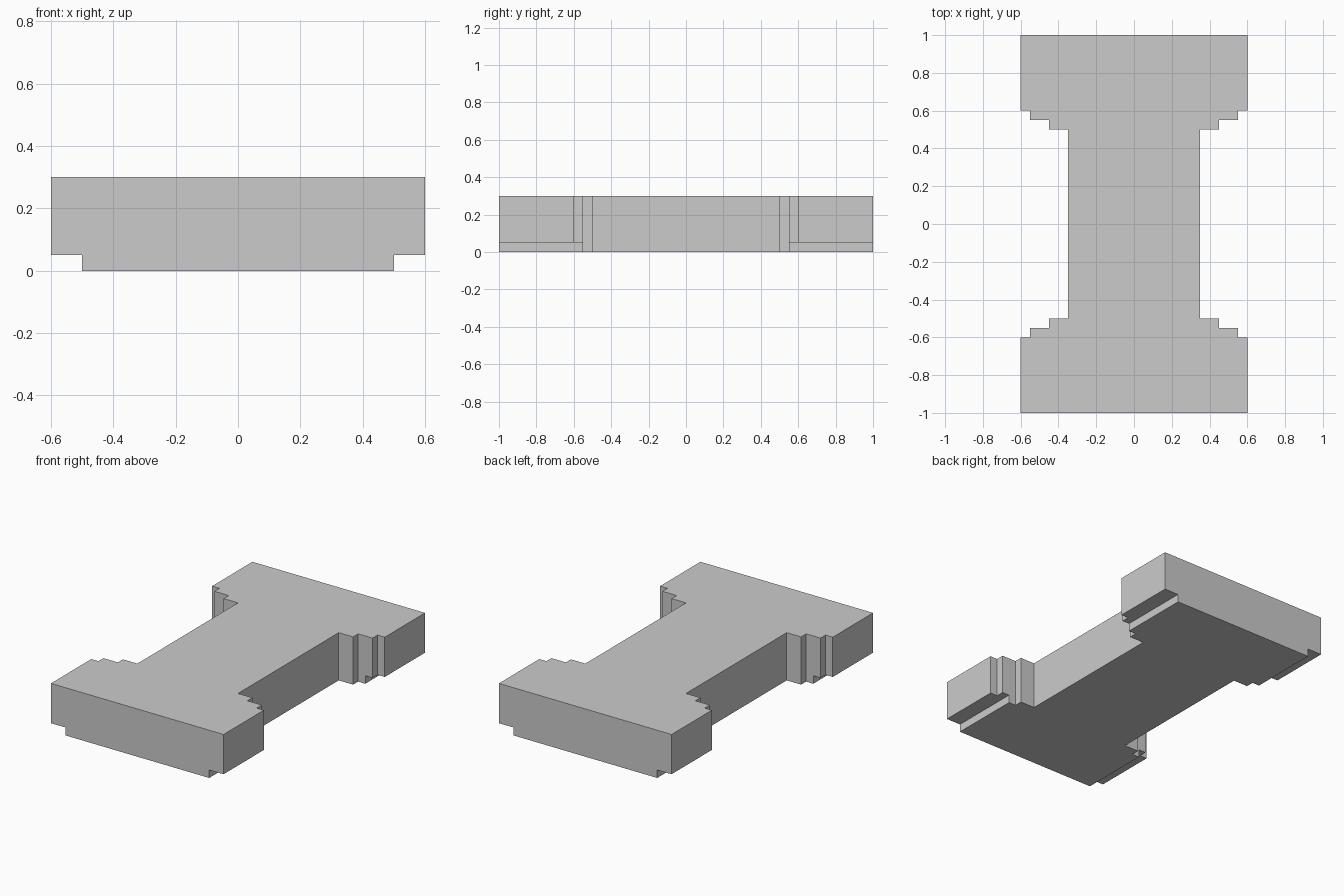
import bpy, bmesh

if "Cube" in bpy.data.objects:
    bpy.data.objects.remove(bpy.data.objects["Cube"])

HEIGHT = 0.3

# One quarter of the stepped I-shaped outline, mirrored to all four corners
quarter = [(0.35, 0.5), (0.45, 0.5), (0.45, 0.55), (0.55, 0.55),
           (0.55, 0.6), (0.6, 0.6), (0.6, 1.0)]
right = [(x, -y) for x, y in reversed(quarter)] + quarter
outline = right + [(-x, y) for x, y in reversed(right)]


def prism(name, points, z0, z1):
    bm = bmesh.new()
    face = bm.faces.new([bm.verts.new((x, y, z0)) for x, y in points])
    top = bmesh.ops.extrude_face_region(bm, geom=[face])["geom"]
    verts = [g for g in top if isinstance(g, bmesh.types.BMVert)]
    bmesh.ops.translate(bm, verts=verts, vec=(0, 0, z1 - z0))
    bmesh.ops.recalc_face_normals(bm, faces=bm.faces)
    mesh = bpy.data.meshes.new(name)
    bm.to_mesh(mesh)
    bm.free()
    obj = bpy.data.objects.new(name, mesh)
    bpy.context.collection.objects.link(obj)
    return obj


# Main slab
slab = prism("stepped_slab", outline, 0, HEIGHT)
bpy.context.view_layer.objects.active = slab

# Rebates along the lower edges of both flared ends
for side in (-1, 1):
    a, b = sorted((side * 0.5, side * 0.7))
    cutter = prism("rebate_cutter", [(a, -1.1), (b, -1.1), (b, 1.1), (a, 1.1)], -0.1, 0.05)
    cutter.hide_render = True
    mod = slab.modifiers.new("rebate", "BOOLEAN")
    mod.operation = "DIFFERENCE"
    mod.solver = "EXACT"
    mod.object = cutter
    bpy.ops.object.modifier_apply(modifier=mod.name)
    bpy.data.objects.remove(cutter)
